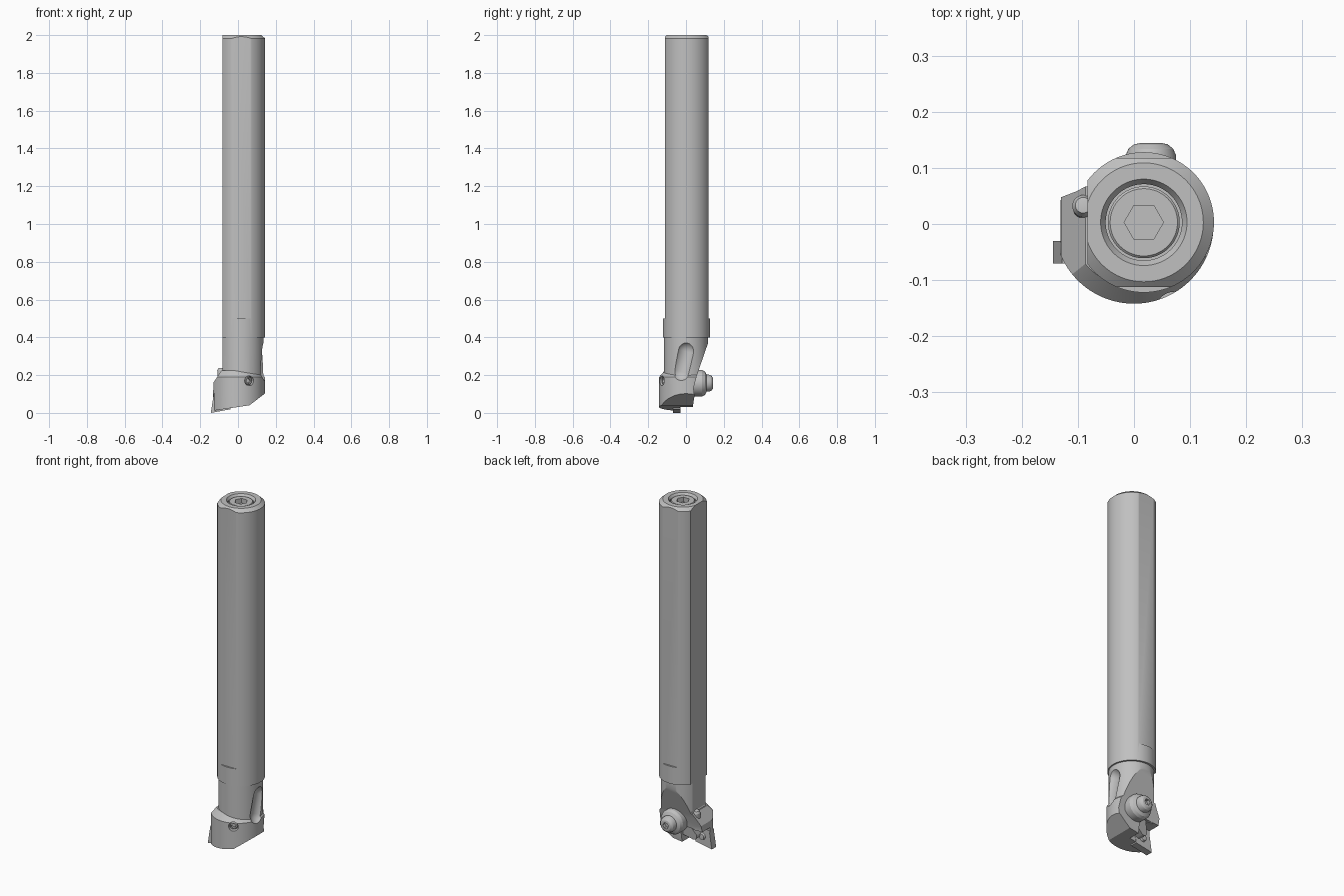
import bpy, bmesh, math
from mathutils import Vector, Matrix

if "Cube" in bpy.data.objects:
    bpy.data.objects.remove(bpy.data.objects["Cube"], do_unlink=True)

steel = bpy.data.materials.new("steel grey")
steel.use_nodes = True
GREY = (0.53, 0.53, 0.53, 1)
steel.diffuse_color = GREY
steel.node_tree.nodes["Principled BSDF"].inputs["Base Color"].default_value = GREY


def make(name, bm):
    bmesh.ops.recalc_face_normals(bm, faces=bm.faces)
    me = bpy.data.meshes.new(name)
    bm.to_mesh(me)
    bm.free()
    ob = bpy.data.objects.new(name, me)
    me.materials.append(steel)
    bpy.context.collection.objects.link(ob)
    return ob


def lathe(name, profile, at=(0, 0, 0), axis=(0, 0, 1), steps=64):
    """Revolve (radius, height) points about an axis; ends lie on the axis."""
    bm = bmesh.new()
    vs = [bm.verts.new((r, 0, h)) for r, h in profile]
    es = [bm.edges.new(p) for p in zip(vs, vs[1:])]
    bmesh.ops.spin(bm, geom=vs + es, cent=(0, 0, 0), axis=(0, 0, 1),
                   angle=math.tau, steps=steps, use_merge=True)
    bmesh.ops.remove_doubles(bm, verts=bm.verts, dist=1e-5)
    turn = Vector((0, 0, 1)).rotation_difference(Vector(axis)).to_matrix().to_4x4()
    bm.transform(Matrix.Translation(at) @ turn)
    return make(name, bm)


def prism(name, pts, a, b, axis):
    """Extrude a 2D outline from a to b along x, y or z."""
    place = {"x": lambda p, t: (t, p[0], p[1]),
             "y": lambda p, t: (p[0], t, p[1]),
             "z": lambda p, t: (p[0], p[1], t)}[axis]
    bm = bmesh.new()
    lo = [bm.verts.new(place(p, a)) for p in pts]
    hi = [bm.verts.new(place(p, b)) for p in pts]
    bm.faces.new(lo)
    bm.faces.new(hi)
    for i in range(len(pts)):
        j = (i + 1) % len(pts)
        bm.faces.new((lo[i], lo[j], hi[j], hi[i]))
    return make(name, bm)


def box(name, x, y, z):
    return prism(name, [(x[0], y[0]), (x[1], y[0]), (x[1], y[1]), (x[0], y[1])], z[0], z[1], "z")


def activate(ob):
    bpy.ops.object.select_all(action="DESELECT")
    ob.select_set(True)
    bpy.context.view_layer.objects.active = ob


def boolean(ob, tool, op="DIFFERENCE"):
    activate(ob)
    m = ob.modifiers.new("bool", "BOOLEAN")
    m.operation, m.solver, m.object = op, "EXACT", tool
    bpy.ops.object.modifier_apply(modifier=m.name)
    bpy.data.objects.remove(tool, do_unlink=True)


def hexagon(r, cx=0, cy=0):
    return [(cx + r * math.cos(i * math.pi / 3), cy + r * math.sin(i * math.pi / 3)) for i in range(6)]


CX, CY = 0.0175, 0.003

# Shank with a chamfered, counterbored end and three flats
shank = lathe("shank", [(0, 0.4), (0.125, 0.4), (0.125, 1.983), (0.106, 2), (0.077, 2),
                        (0.068, 1.987), (0.068, 1.95), (0, 1.95)], (CX, CY, 0), steps=96)
boolean(shank, box("cut", (-0.3, -0.083), (-0.3, 0.3), (0.3, 2.1)))
boolean(shank, box("cut", (-0.3, 0.3), (CY + 0.115, 0.4), (0.5, 2.1)))
boolean(shank, box("cut", (-0.3, 0.3), (-0.4, CY - 0.115), (0.5, 2.1)))

# End plug with hex socket
plug = lathe("end_plug", [(0, 1.945), (0.064, 1.945), (0.064, 1.988), (0.06, 1.992), (0, 1.992)], (CX, CY, 0))
boolean(plug, prism("cut", hexagon(0.035, CX, CY), 1.965, 2.1, "z"))

# Cutting head: neck joined to a wider, offset round body
head = lathe("head", [(0, -0.02), (0.142, -0.02), (0.142, 0.19), (0.112, 0.225), (0, 0.225)], steps=96)
neck = lathe("neck", [(0, 0.12), (0.117, 0.12), (0.117, 0.401), (0, 0.401)], (CX, 0, 0), steps=96)
boolean(neck, box("cut", (-0.3, -0.083), (-0.3, 0.3), (0, 0.5)))
boolean(head, neck, "UNION")

# Sloping underside, trimmed left side and open back
boolean(head, prism("cut", [(-0.25, -0.2), (-0.25, -0.006), (0.06, 0.04), (0.25, 0.183), (0.25, -0.2)],
                    -0.3, 0.3, "y"))
boolean(head, prism("cut", [(-0.137, -0.1), (-0.13, 0.16), (-0.08, 0.235), (-0.3, 0.235), (-0.3, -0.1)],
                    -0.3, 0.3, "y"))
boolean(head, prism("cut", [(0.122, 0.385), (0.058, 0.2), (0.04, 0.13), (0.045, 0.09), (0.015, -0.1),
                            (0.4, -0.1), (0.4, 0.385)], -0.3, 0.3, "x"))
# Insert pocket
boolean(head, prism("cut", [(-0.3, -0.1), (0.0, -0.1), (0.0, 0.1), (-0.03, 0.13), (-0.3, 0.11)],
                    -0.032, 0.3, "y"))

# Ball-nosed relief groove on the side
a, b, r = Vector((0.165, -0.03, 0.22)), Vector((0.165, 0.0, 0.325)), 0.055
arc = [(r * math.cos(t * math.pi / 16), r * math.sin(t * math.pi / 16)) for t in range(9)]
cap = [(0 if i == 8 else x, -y) for i, (x, y) in enumerate(arc)][::-1]
cap += [(0 if i == 8 else x, (b - a).length + y) for i, (x, y) in enumerate(arc)]
boolean(head, lathe("cut", cap, a, (b - a).normalized(), 48))

# Two set screws sunk radially into the front of the head
for name, x, z, rad, out in (("lower_set_screw", -0.06, 0.08, 0.031, 0.137),
                             ("upper_set_screw", 0.06, 0.17, 0.026, 0.133)):
    d = Vector((x, -math.sqrt(0.142 ** 2 - x * x), 0)).normalized()
    up = Vector((0, 0, z))
    boolean(head, lathe("cut", [(0, 0), (rad, 0), (rad, 0.06), (0, 0.06)], up + d * 0.115, d, 32))
    s = rad * 0.8
    lathe(name, [(0, 0), (s, 0), (s, 0.03), (s * 0.85, 0.035), (s * 0.55, 0.035), (s * 0.55, 0.02), (0, 0.02)],
          up + d * (out - 0.035), d, 32)

# Cutting insert: rhombic plate with its tip at the lowest corner
insert = prism("cutting_insert", [(-0.144, 0.0), (-0.04, 0.019), (-0.024, 0.122), (-0.128, 0.103)],
               -0.07, -0.03, "y")
lathe("insert_pin", [(0, 0), (0.02, 0), (0.016, 0.012), (0, 0.014)], (-0.084, -0.031, 0.061), (0, 1, 0), 24)

# Clamp: tapering arm reaching from the screw boss to the insert
KX, KZ = 0.03, 0.157
lean = math.atan2(-0.085, -0.085)
outline = []
for cx, cz, rr, base, sweep in ((KX, KZ, 0.064, lean + math.pi, 1.85), (-0.055, 0.072, 0.022, lean, 1.25)):
    for i in range(13):
        t = base - sweep + 2 * sweep * i / 12
        outline.append((cx + rr * math.cos(t), cz + rr * math.sin(t)))
arm = prism("clamp_arm", outline, -0.03, 0.055, "y")
for v in arm.data.vertices:
    if v.co.y > 0 and v.co.x < -0.03:
        v.co.y = 0.012

lathe("clamp_boss", [(0, 0.02), (0.066, 0.02), (0.07, 0.05), (0.07, 0.085), (0.062, 0.1), (0.047, 0.108), (0, 0.108)],
      (KX, 0, KZ), (0, 1, 0))
screw = lathe("clamp_screw", [(0, 0.09), (0.045, 0.09), (0.045, 0.122), (0.04, 0.134), (0.03, 0.142), (0.02, 0.144),
                              (0, 0.144)], (KX, 0, KZ), (0, 1, 0))
boolean(screw, prism("cut", hexagon(0.018, KX, KZ), 0.125, 0.2, "y"))

# Coolant nozzle beside the clamp
lathe("coolant_nozzle", [(0, 0), (0.02, 0), (0.02, 0.1), (0.014, 0.112), (0, 0.114)],
      (-0.085, 0.02, 0.125), Vector((-0.05, 0.12, 0.99)).normalized(), 32)

# Smooth round faces, keep machined edges crisp
for ob in bpy.data.objects:
    if ob.type == "MESH" and ob.data.materials and ob.data.materials[0] == steel:
        activate(ob)
        bpy.ops.object.shade_smooth_by_angle(angle=math.radians(25))
